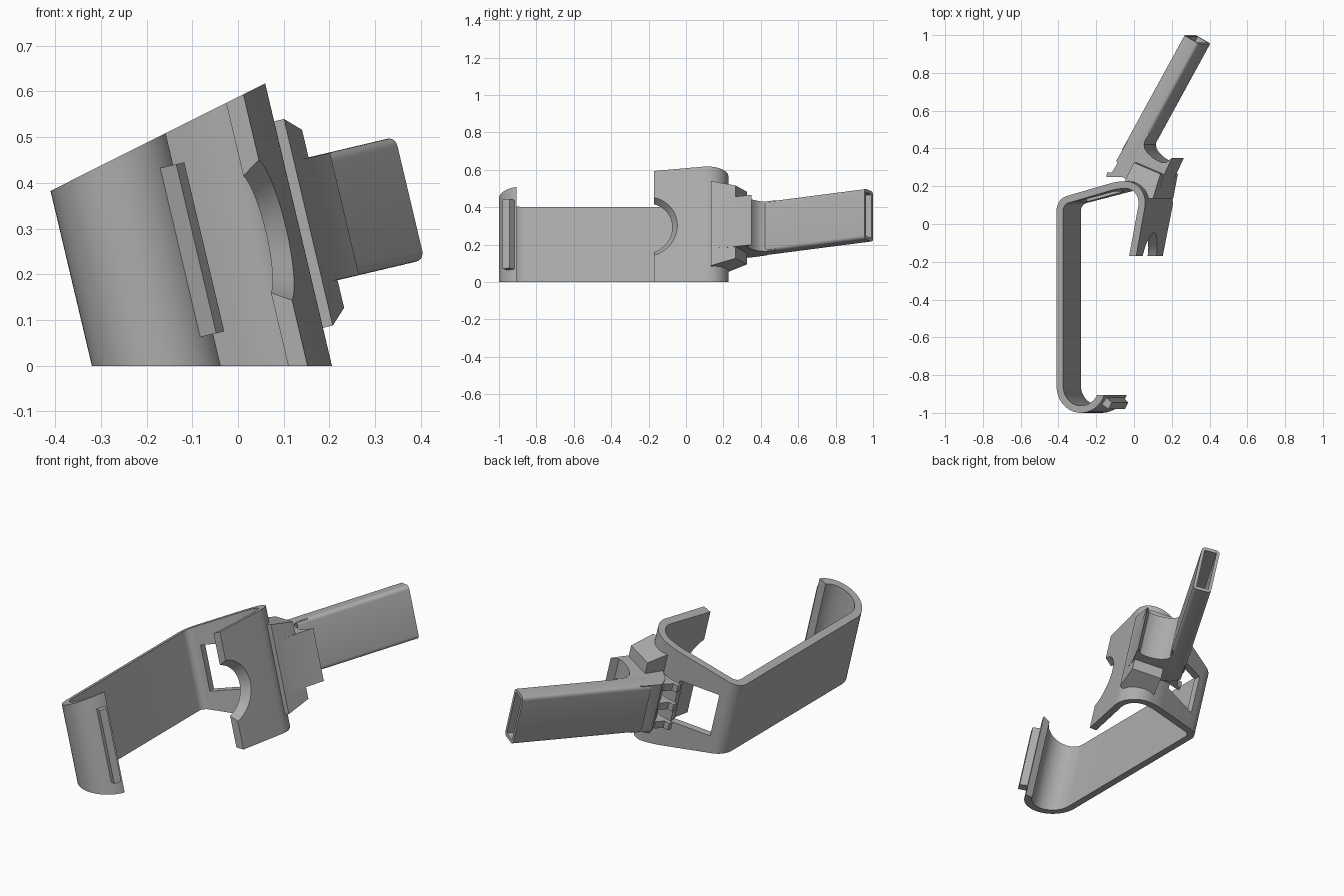
import bpy, bmesh, math
from mathutils import Vector, Matrix

if "Cube" in bpy.data.objects:
    bpy.data.objects.remove(bpy.data.objects["Cube"])

# Everything is drawn in a flat plan (x, y), symmetric about z = 0, then tilted as a whole
TILT = Matrix.Rotation(math.radians(-13.3), 4, 'Y') @ Matrix.Translation((0, 0, 0.27))
grey = bpy.data.materials.new("grey plastic")
grey.diffuse_color = (0.42, 0.42, 0.42, 1)
grey.use_nodes = True
grey.node_tree.nodes["Principled BSDF"].inputs["Base Color"].default_value = grey.diffuse_color


def new_object(name, bm):
    bmesh.ops.recalc_face_normals(bm, faces=bm.faces)
    me = bpy.data.meshes.new(name)
    bm.to_mesh(me)
    bm.free()
    ob = bpy.data.objects.new(name, me)
    bpy.context.collection.objects.link(ob)
    return ob


def prism(name, pts, half, z0=0.0):
    """Closed plan outline raised to +-half (a number or a function of x, y)."""
    h = half if callable(half) else (lambda x, y: half)
    bm = bmesh.new()
    top = [bm.verts.new((x, y, z0 + h(x, y))) for x, y in pts]
    bot = [bm.verts.new((x, y, z0 - h(x, y))) for x, y in pts]
    bm.faces.new(top)
    bm.faces.new(bot[::-1])
    for i in range(len(pts)):
        j = (i + 1) % len(pts)
        bm.faces.new((top[i], bot[i], bot[j], top[j]))
    return new_object(name, bm)


def strip(name, left, right, h):
    """Band between two plan lines, height from h(x)."""
    bm = bmesh.new()
    rows = [[bm.verts.new((p[0], p[1], s * h(p[0]))) for p, s in
             ((a, 1), (b, 1), (b, -1), (a, -1))] for a, b in zip(left, right)]
    for r, q in zip(rows, rows[1:]):
        for k in range(4):
            m = (k + 1) % 4
            bm.faces.new((r[k], r[m], q[m], q[k]))
    bm.faces.new(rows[0])
    bm.faces.new(rows[-1][::-1])
    return new_object(name, bm)


def fillet(a, b, c, r, n=12):
    """Rounded corner at b."""
    a, b, c = Vector(a), Vector(b), Vector(c)
    u, v = (a - b).normalized(), (c - b).normalized()
    half = u.angle(v) / 2
    o = b + (u + v).normalized() * (r / math.sin(half))
    p, q = b + u * (r / math.tan(half)) - o, b + v * (r / math.tan(half)) - o
    sweep = p.angle_signed(q)
    return [o + Matrix.Rotation(-sweep * i / n, 2) @ p for i in range(n + 1)]


def cut(ob, cutter):
    m = ob.modifiers.new("cut", 'BOOLEAN')
    m.operation, m.solver, m.object = 'DIFFERENCE', 'EXACT', cutter
    dg = bpy.context.evaluated_depsgraph_get()
    ob.data = bpy.data.meshes.new_from_object(ob.evaluated_get(dg))
    ob.modifiers.clear()
    bpy.data.objects.remove(cutter)


# Band: hooked end, long wall, slanted panel and tongue
T = 0.019
path = [Vector((-0.17 + 0.122 * math.cos(a), -0.859 + 0.122 * math.sin(a)))
        for a in (math.radians(-20 - 160 * i / 24) for i in range(25))]
wall, corner, bend, tip = (-0.292, -0.859), (-0.292, 0.118), (0.203, 0.216), (0.1275, -0.17)
mid = (0.03, 0.204)
path += fillet(wall, corner, mid, 0.06)
path += fillet(corner, mid, bend, 0.3, 5)
path += fillet(mid, bend, tip, 0.095, 16)
path.append(Vector(tip))
outer, inner = [], []
for i, p in enumerate(path):
    d = (path[min(i + 1, len(path) - 1)] - path[max(i - 1, 0)]).normalized()
    n = Vector((-d.y, d.x)) * T
    outer.append(p + n)
    inner.append(p - n)
outer[0], inner[0] = (-0.037, -0.905), (-0.078, -0.905)
outer[-1], inner[-1] = (0.148, -0.17), (0.107, -0.17)
band = strip("band", outer, inner, lambda x: 0.27 + 0.2364 * x)

# Square window in the slanted panel
cut(band, prism("window_cutter", [(-0.215, 0.02), (-0.01, 0.02), (-0.03, 0.35), (-0.235, 0.35)], 0.12))

# Conical notch in the tongue
bm = bmesh.new()
bmesh.ops.create_cone(bm, cap_ends=True, segments=64, radius1=0.075, radius2=0.225, depth=0.25,
                      matrix=Matrix.Translation((0.117, -0.229, 0)) @ Matrix.Rotation(math.pi / 2, 4, 'Y'))
cut(band, new_object("notch_cutter", bm))

# Rib along the hook end
rib = prism("hook_rib", [(-0.066, -0.955), (-0.03, -0.98), (-0.012, -0.945), (-0.045, -0.915)], 0.19)

# Flange on the outer bend, with sloping ends
flange = prism("flange", [(0.066, 0.222), (0.14, 0.2), (0.19, 0.135), (0.222, 0.135), (0.255, 0.265), (0.111, 0.325)],
               lambda x, y: 0.2 if y > 0.25 else 0.232)

# Block with hollow curve that joins the flange to the handle
curve = [(0.303, 0.35), (0.271, 0.325), (0.245, 0.327), (0.22, 0.338), (0.194, 0.354),
         (0.17, 0.376), (0.154, 0.4), (0.15, 0.425), (0.16, 0.45), (0.178, 0.474)]
block = prism("bracket_block", [(0.0, 0.335), (0.02, 0.28), (0.07, 0.23), (0.15, 0.2), (0.2, 0.137),
                                (0.222, 0.137), (0.25, 0.24)] + curve + [(0.14, 0.49), (0.055, 0.43)], 0.137)

# Tubular handle with rounded long edges and an open end
d, n = Vector((0.49, 0.872)), Vector((0.872, -0.49))
end = Vector((0.368, 1.0))


def tube(name, inset, back, front, half):
    a, b = end + n * inset, end + n * (0.094 - inset)
    return prism(name, [a - d * back, b - d * back, b + d * front, a + d * front], half)


handle = tube("handle", 0, 0.7, 0, 0.138)
bm = bmesh.new()
bm.from_mesh(handle.data)
long_edges = [e for e in bm.edges if abs(e.verts[0].co.y - e.verts[1].co.y) > 0.3]
bmesh.ops.bevel(bm, geom=long_edges, offset=0.02, segments=5, profile=0.5, affect='EDGES')
bm.to_mesh(handle.data)
bm.free()
cut(handle, tube("bore_cutter", 0.016, 0.5, 0.1, 0.12))

# Three small claws that grip the panel by the window
claws = [prism("claw", [(-0.056, 0.25), (-0.052, 0.272), (-0.025, 0.274), (0.0, 0.315), (0.06, 0.3),
                        (0.06, 0.235), (0.025, 0.25)], 0.02, z) for z in (-0.11, 0, 0.11)]

# Tilt, colour and shade all parts
for ob in [band, rib, flange, block, handle] + claws:
    ob.data.transform(TILT)
    ob.data.materials.clear()
    ob.data.materials.append(grey)
    bpy.ops.object.select_all(action='DESELECT')
    ob.select_set(True)
    bpy.context.view_layer.objects.active = ob
    bpy.ops.object.shade_smooth_by_angle(angle=math.radians(30))
